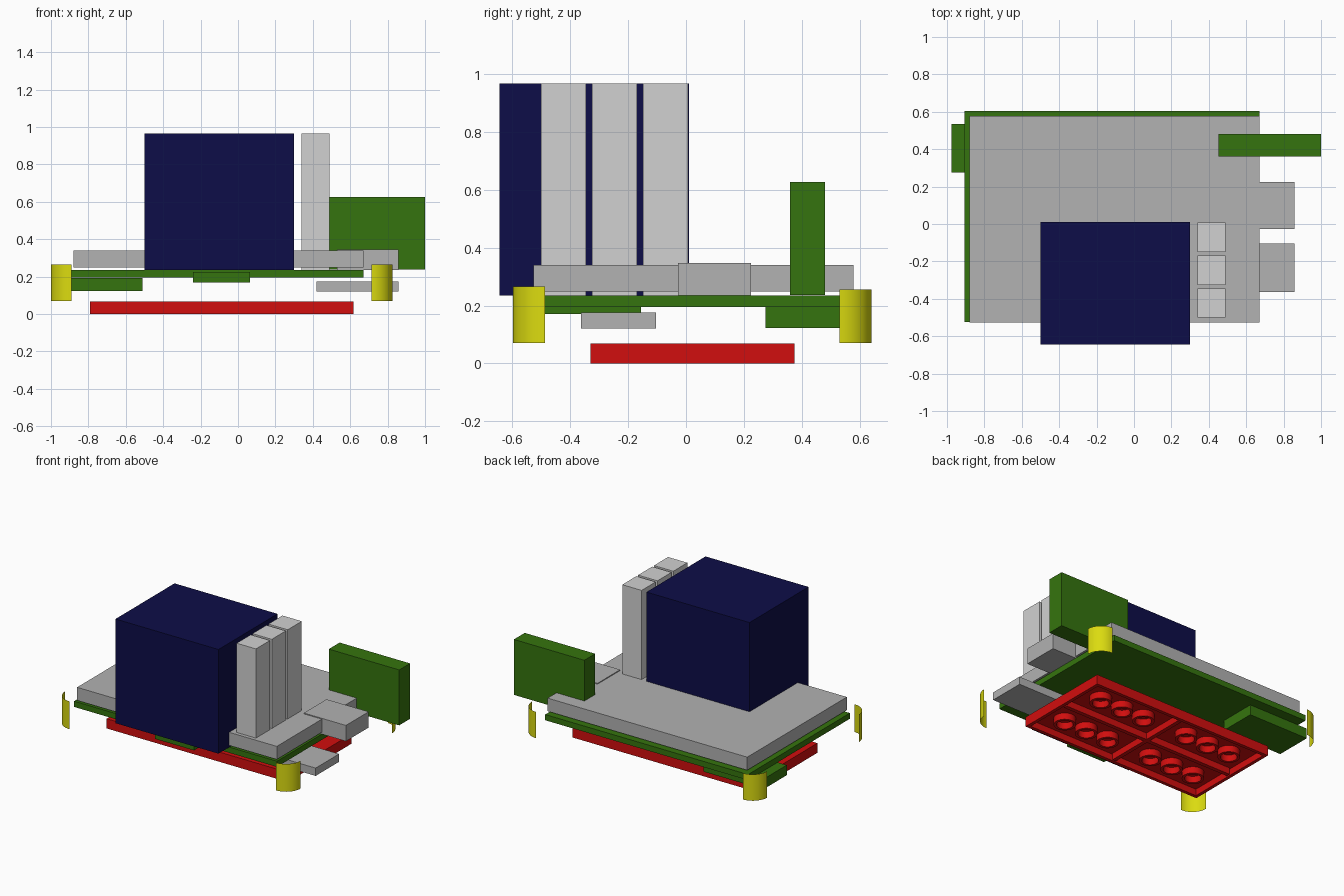
import bpy, bmesh, math
from mathutils import Vector

if "Cube" in bpy.data.objects:
    bpy.data.objects.remove(bpy.data.objects["Cube"])


def material(name, r, g, b):
    m = bpy.data.materials.new(name)
    m.diffuse_color = (r, g, b, 1)
    m.use_nodes = True
    m.node_tree.nodes["Principled BSDF"].inputs["Base Color"].default_value = m.diffuse_color
    return m


NAVY = material("navy", 0.004, 0.004, 0.065)
RED = material("red", 0.64, 0.0044, 0.0044)
GREEN = material("green", 0.036, 0.175, 0.0044)
YELLOW = material("yellow", 0.71, 0.71, 0.005)
GREY = material("grey", 0.445, 0.445, 0.445)
LIGHT = material("light_grey", 0.64, 0.64, 0.64)


def finish(name, bm, mat, smooth=False):
    mesh = bpy.data.meshes.new(name)
    bm.to_mesh(mesh)
    bm.free()
    mesh.materials.append(mat)
    ob = bpy.data.objects.new(name, mesh)
    bpy.context.collection.objects.link(ob)
    if smooth:
        bpy.ops.object.select_all(action='DESELECT')
        ob.select_set(True)
        bpy.context.view_layer.objects.active = ob
        bpy.ops.object.shade_smooth_by_angle(angle=math.radians(35))
    return ob


def add_box(bm, x, y, z):
    """Axis-aligned box from (min, max) ranges."""
    verts = bmesh.ops.create_cube(bm, size=1)["verts"]
    for v in verts:
        v.co = Vector([(r[0] + r[1]) / 2 + c * (r[1] - r[0])
                       for c, r in zip(v.co, (x, y, z))])
    return verts


def box(name, mat, x, y, z):
    bm = bmesh.new()
    add_box(bm, x, y, z)
    return finish(name, bm, mat)


def rings(bm, loops, closed=True):
    """Skin a list of point loops with quads."""
    rows = [[bm.verts.new(p) for p in loop] for loop in loops]
    n = len(rows[0])
    for a, b in zip(rows, rows[1:]):
        for i in range(n if closed else n - 1):
            j = (i + 1) % n
            bm.faces.new((a[i], a[j], b[j], b[i]))


def arc(cx, cy, r, z, start, sweep, steps, full=False):
    return [(cx + r * math.cos(start + sweep * i / steps),
             cy + r * math.sin(start + sweep * i / steps), z)
            for i in range(steps if full else steps + 1)]


# Circuit board and the small blocks beneath it
box("circuit_board", GREEN, (-0.905, 0.67), (-0.525, 0.605), (0.195, 0.235))
box("left_under_block", GREEN, (-0.975, -0.51), (0.275, 0.535), (0.123, 0.194))
box("front_under_block", GREEN, (-0.24, 0.065), (-0.58, -0.155), (0.17, 0.225))

# Main housing on top of the board
box("upper_housing", GREY, (-0.88, 0.67), (-0.527, 0.578), (0.248, 0.34))
box("large_block", NAVY, (-0.5, 0.3), (-0.645, 0.01), (0.235, 0.966))
for i in range(3):
    y = -0.501 + i * 0.176
    box(f"tall_bar_{i + 1}", LIGHT, (0.34, 0.49), (y, y + 0.156), (0.235, 0.966))

# Upright card and side connectors
box("upright_card", GREEN, (0.453, 1.0), (0.36, 0.48), (0.237, 0.626))
box("upper_connector", GREY, (0.53, 0.857), (-0.027, 0.225), (0.235, 0.346))
box("lower_connector", GREY, (0.42, 0.857), (-0.363, -0.103), (0.12, 0.175))

# Thin quarter-round corner guards
for name, cx, cy, start, top in (
        ("back_right", 0.715, 0.53, 0.0, 0.255),
        ("back_left", -0.89, 0.53, 0.5, 0.255),
        ("front_left", -0.89, -0.487, 1.0, 0.265),
        ("front_right", 0.715, -0.487, 1.5, 0.265)):
    bm = bmesh.new()
    rings(bm, [arc(cx, cy, 0.111, z, start * math.pi, math.pi / 2, 12)
               for z in (0.07, top)], closed=False)
    finish(name + "_corner_guard", bm, YELLOW, smooth=True)

# Hollow base plate: tray open underneath, crossed ribs
X, Y, TOP, WALL, ROOF = (-0.79, 0.618), (-0.329, 0.375), 0.068, 0.033, 0.046
PITCH = (X[1] - X[0]) / 8
mx, my = sum(X) / 2, sum(Y) / 2
bm = bmesh.new()
add_box(bm, X, Y, (0, TOP))
bm.normal_update()
bottom = min(bm.faces, key=lambda f: f.calc_center_median().z)
bmesh.ops.inset_region(bm, faces=[bottom], thickness=WALL)
inner = bmesh.ops.extrude_discrete_faces(bm, faces=[bottom])["faces"][0]
for v in inner.verts:
    v.co.z = ROOF
add_box(bm, (X[0] + WALL, X[1] - WALL), (my - 0.014, my + 0.014), (0, ROOF))
add_box(bm, (mx - 0.014, mx + 0.014), (Y[0] + WALL, Y[1] - WALL), (0, ROOF))
finish("base_plate", bm, RED)

# Round tubes in the four compartments of the base plate
bm = bmesh.new()
for i in (-3, -2, -1, 1, 2, 3):
    for j in (-1, 1):
        rings(bm, [arc(mx + i * PITCH, my + j * PITCH, r, z, 0, 2 * math.pi, 24, True)
                   for r, z in ((0.071, ROOF), (0.071, 0), (0.053, 0), (0.053, ROOF))])
bmesh.ops.recalc_face_normals(bm, faces=bm.faces)
for f in bm.faces:  # bottom rims must face down
    if abs(f.normal.z) > 0.9 and f.normal.z > 0:
        f.normal_flip()
finish("base_plate_tubes", bm, RED, smooth=True)
